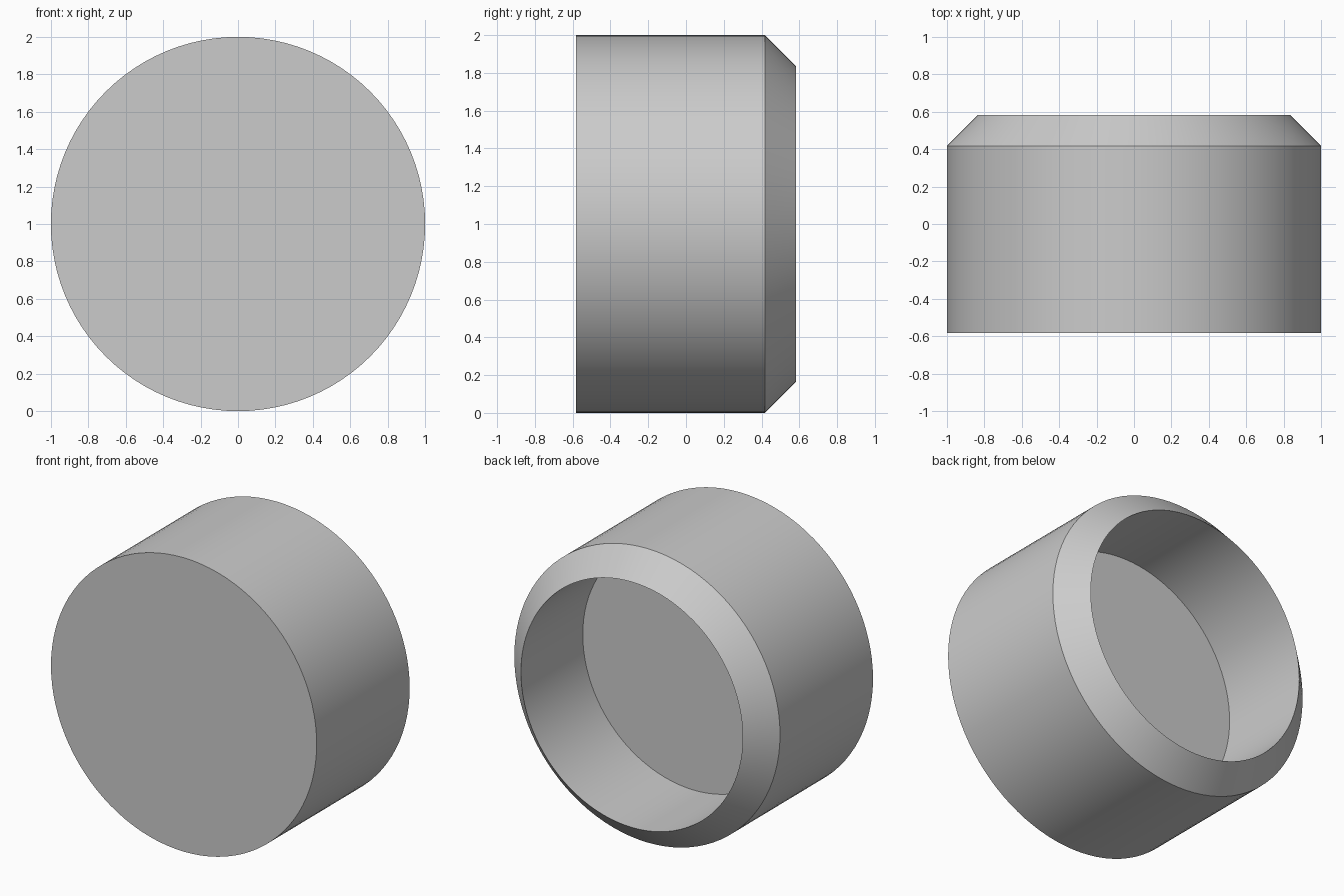
import bpy
import bmesh
import math
from mathutils import Matrix, Vector

cube = bpy.data.objects.get("Cube")
if cube:
    bpy.data.objects.remove(cube, do_unlink=True)

SEGMENTS = 96
HALF = 0.5825       # half the depth along y
CHAMFER = 0.165     # bevel size at the open end
FRONT = 0.5         # thickness of the solid front
BORE = 1 - CHAMFER

# Plain grey
grey = bpy.data.materials.new("plain grey")
grey.use_nodes = True
colour = (0.6, 0.6, 0.6, 1)
grey.diffuse_color = colour
grey.node_tree.nodes["Principled BSDF"].inputs["Base Color"].default_value = colour

# Section of the cap as (radius, y): outer wall, chamfer, sharp rim, bore
profile = [
    (1, -HALF),
    (1, HALF - CHAMFER),
    (BORE, HALF),
    (BORE, -HALF + FRONT),
]

bm = bmesh.new()
rings = []
for radius, y in profile:
    ring = []
    for i in range(SEGMENTS):
        a = math.tau * i / SEGMENTS
        ring.append(bm.verts.new((radius * math.cos(a), y, 1 + radius * math.sin(a))))
    rings.append(ring)

# Walls between neighbouring rings
for low, high in zip(rings, rings[1:]):
    for i in range(SEGMENTS):
        j = (i + 1) % SEGMENTS
        bm.faces.new((low[i], low[j], high[j], high[i]))

# Front disc and bore floor
bm.faces.new(rings[0])
bm.faces.new(rings[-1])
bmesh.ops.recalc_face_normals(bm, faces=bm.faces)

mesh = bpy.data.meshes.new("end_cap")
bm.to_mesh(mesh)
bm.free()
mesh.materials.append(grey)
cap = bpy.data.objects.new("end_cap", mesh)
bpy.context.collection.objects.link(cap)

# Smooth round walls, sharp edges at the rim and chamfer
bpy.ops.object.select_all(action="DESELECT")
cap.select_set(True)
bpy.context.view_layer.objects.active = cap
bpy.ops.object.shade_smooth_by_angle(angle=math.radians(30))
